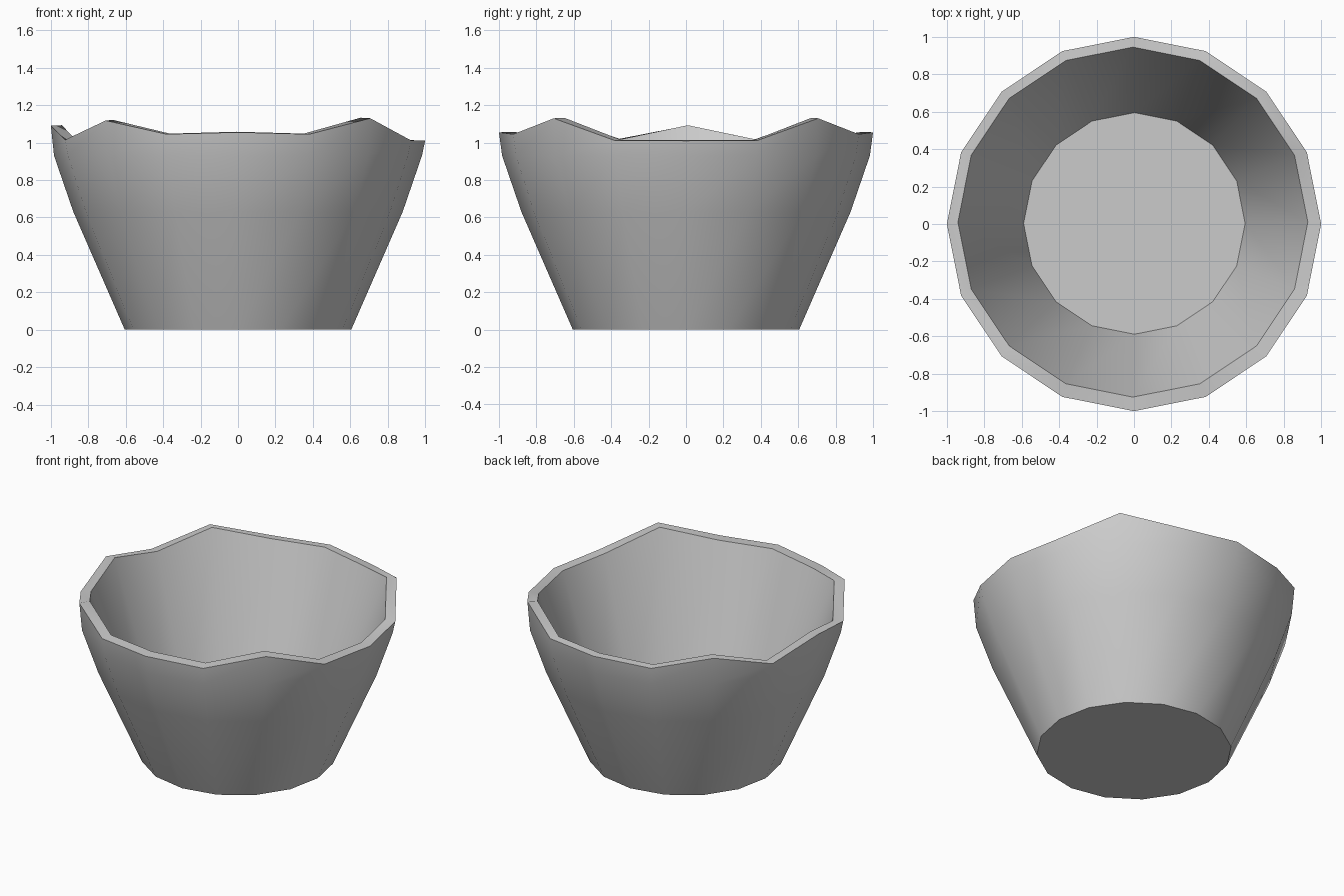
import bpy, bmesh
from math import cos, sin, radians, tau

if "Cube" in bpy.data.objects:
    bpy.data.objects.remove(bpy.data.objects["Cube"])

SIDES = 16
# Wavy rim heights from +x round to -x; the other half mirrors them
HALF = [1.01, 1.012, 1.13, 1.045, 1.055, 1.045, 1.118, 1.015, 1.09]
RIM = HALF + HALF[-2:0:-1]

bm = bmesh.new()


def ring(radius, z, cx=0.0, cy=0.0):
    """Ring of vertices; z is one height or a list of heights."""
    heights = z if isinstance(z, list) else [z] * SIDES
    return [bm.verts.new((cx + radius * cos(tau * i / SIDES),
                          cy + radius * sin(tau * i / SIDES), heights[i]))
            for i in range(SIDES)]


# Outer wall up to the rim, then down the slightly off-centre inner wall
rings = [
    ring(0.605, 0.0),
    ring(0.88, 0.63),
    ring(0.983, 0.93),
    ring(1.0, RIM),
    ring(0.935, [h + 0.003 for h in RIM], -0.006, 0.01),
    ring(0.592, 0.06, 0.002, 0.003),
]
for a, b in zip(rings, rings[1:]):
    for i in range(SIDES):
        j = (i + 1) % SIDES
        bm.faces.new((a[i], a[j], b[j], b[i]))

# Underside and inner floor
bm.faces.new(rings[0][::-1])
bm.faces.new(rings[-1])
bmesh.ops.recalc_face_normals(bm, faces=bm.faces)

mesh = bpy.data.meshes.new("bowl")
bm.to_mesh(mesh)
bm.free()
bowl = bpy.data.objects.new("bowl", mesh)
bpy.context.collection.objects.link(bowl)

# Smooth walls, crisp rim and base
bpy.context.view_layer.objects.active = bowl
bowl.select_set(True)
bpy.ops.object.shade_smooth_by_angle(angle=radians(35))
